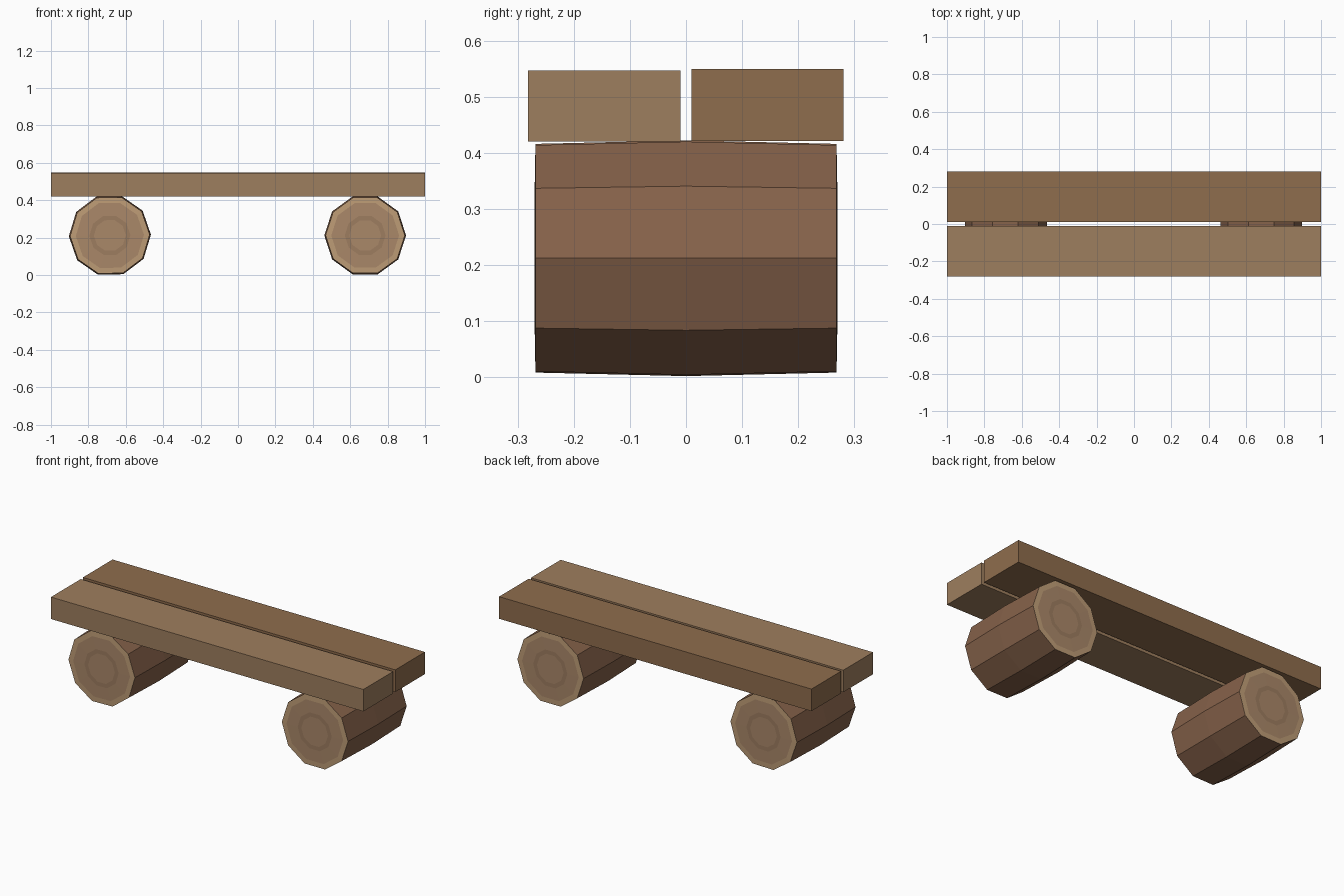
import bpy, bmesh
from math import pi, cos, sin

if "Cube" in bpy.data.objects:
    bpy.data.objects.remove(bpy.data.objects["Cube"])


def material(name, r, g, b):
    def lin(c):
        c /= 255
        return c / 12.92 if c < 0.04045 else ((c + 0.055) / 1.055) ** 2.4
    m = bpy.data.materials.new(name)
    m.diffuse_color = (lin(r), lin(g), lin(b), 1)
    m.use_nodes = True
    m.node_tree.nodes["Principled BSDF"].inputs["Base Color"].default_value = m.diffuse_color
    return m


light_plank = material("light_plank_wood", 158, 126, 94)
dark_plank = material("dark_plank_wood", 143, 109, 77)
bark = material("bark", 134, 98, 74)
rim = material("cut_rim", 190, 156, 118)
cut = material("cut_wood", 170, 136, 105)
ring = material("growth_ring", 158, 125, 96)


def finish(bm, name, mats):
    bmesh.ops.recalc_face_normals(bm, faces=bm.faces)
    me = bpy.data.meshes.new(name)
    bm.to_mesh(me)
    bm.free()
    for m in mats:
        me.materials.append(m)
    ob = bpy.data.objects.new(name, me)
    bpy.context.collection.objects.link(ob)
    return ob


# Seat planks
def plank(name, y0, y1, z0, z1, mat):
    bm = bmesh.new()
    bmesh.ops.create_cube(bm, size=1)
    for v in bm.verts:
        v.co = (v.co.x * 2, (y0 + y1) / 2 + v.co.y * (y1 - y0),
                (z0 + z1) / 2 + v.co.z * (z1 - z0))
    finish(bm, name, [mat])


plank("front_seat_plank", -0.282, -0.01, 0.42, 0.547, light_plank)
plank("back_seat_plank", 0.01, 0.281, 0.421, 0.549, dark_plank)


# Log supports: ten-sided, bulged at mid length, ringed cut ends
def log(name, x, radius, turn):
    half = [(0.268, 0.97, 0), (0.269, 0.83, 1), (0.270, 0.50, 2), (0.270, 0.39, 3)]
    # each entry: y, radius factor, material of the band leading to it
    rings = [(-y, f) for y, f, _ in reversed(half)] + [(0, 1)] + [(y, f) for y, f, _ in half]
    bands = [3, 2, 1, 0, 0, 1, 2, 3]
    n = 10
    bm = bmesh.new()
    loops = []
    for y, f in rings:
        loops.append([bm.verts.new((x + radius * f * cos(2 * pi * i / n + turn), y,
                                    0.212 + radius * f * sin(2 * pi * i / n + turn)))
                      for i in range(n)])
    for a, b, m in zip(loops, loops[1:], bands):
        for i in range(n):
            j = (i + 1) % n
            bm.faces.new((a[i], a[j], b[j], b[i])).material_index = m
    for end in (loops[0], loops[-1]):
        bm.faces.new(end).material_index = 2
    finish(bm, name, [bark, rim, cut, ring])


log("left_log_support", -0.685, 0.2195, 0.02)
log("right_log_support", 0.68, 0.2185, 0.0)
